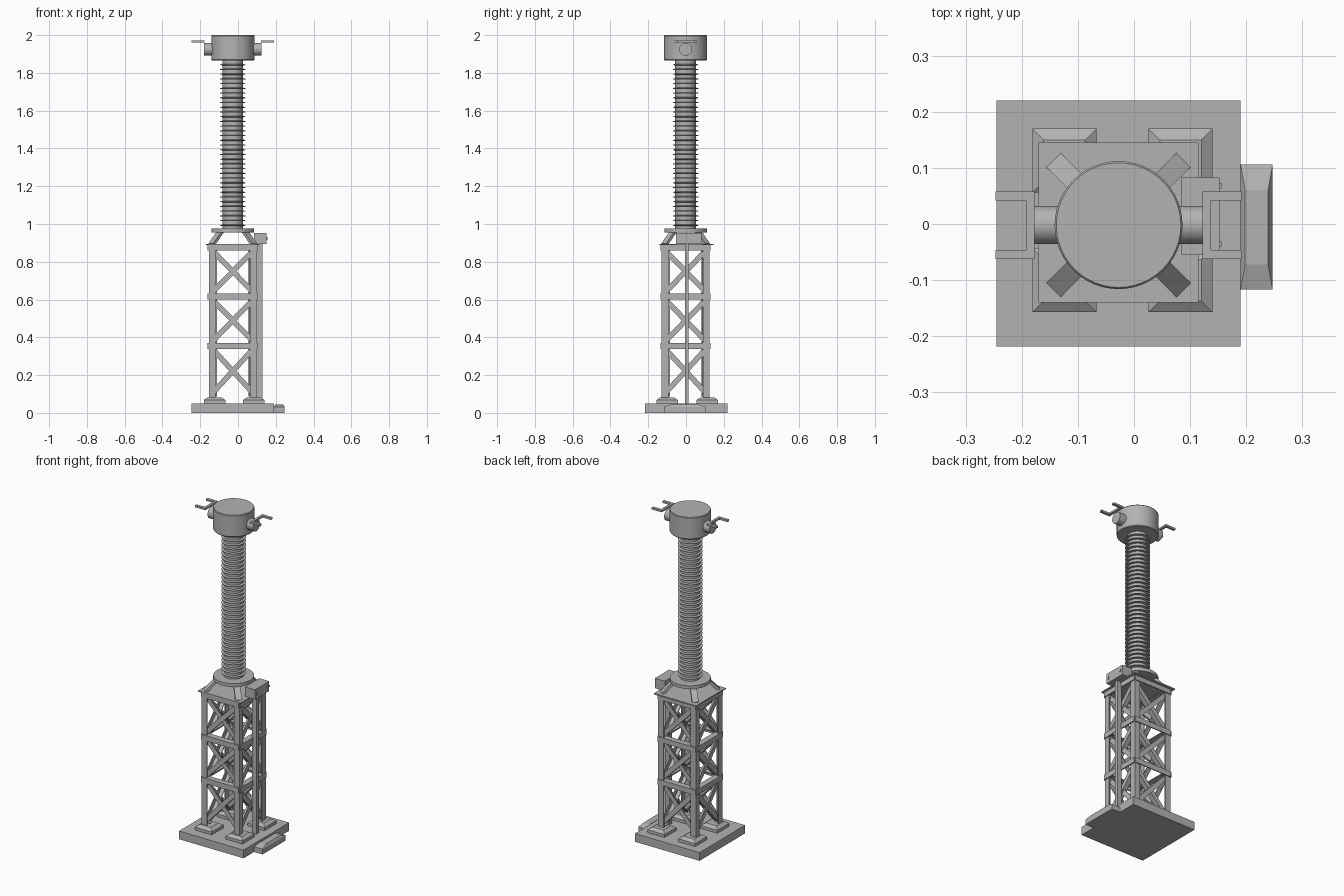
import bpy, bmesh, math
from mathutils import Vector, Matrix

cube = bpy.data.objects.get("Cube")
if cube:
    bpy.data.objects.remove(cube, do_unlink=True)

grey = bpy.data.materials.new("galvanised grey")
grey.use_nodes = True
GREY = (0.45, 0.45, 0.45, 1)
grey.diffuse_color = GREY
grey.node_tree.nodes["Principled BSDF"].inputs["Base Color"].default_value = GREY

CX, CY = -0.0275, -0.002
HALF = 0.127          # half width of the lattice tower


def finish(name, bm, smooth=False):
    bmesh.ops.recalc_face_normals(bm, faces=bm.faces)
    me = bpy.data.meshes.new(name)
    bm.to_mesh(me)
    bm.free()
    ob = bpy.data.objects.new(name, me)
    bpy.context.collection.objects.link(ob)
    me.materials.append(grey)
    if smooth:
        bpy.ops.object.select_all(action="DESELECT")
        ob.select_set(True)
        bpy.context.view_layer.objects.active = ob
        bpy.ops.object.shade_smooth_by_angle(angle=math.radians(35))
    return ob


def add_box(bm, lo, hi):
    lo, hi = Vector(lo), Vector(hi)
    m = Matrix.Translation((lo + hi) / 2) @ Matrix.Diagonal((*(hi - lo), 1))
    return bmesh.ops.create_cube(bm, size=1, matrix=m)["verts"]


def box(name, lo, hi):
    bm = bmesh.new()
    add_box(bm, lo, hi)
    return finish(name, bm)


def chamfered_block(name, lo, hi, rim, inset_x, inset_y):
    """Block with a straight lower part and a sloping upper part."""
    bm = bmesh.new()
    vs = add_box(bm, lo, (hi[0], hi[1], rim))
    top = next(f for f in bm.faces if all(v.co.z > rim - 1e-4 for v in f.verts))
    new = bmesh.ops.extrude_face_region(bm, geom=[top])["geom"]
    bmesh.ops.delete(bm, geom=[top], context="FACES_ONLY")
    mid = (Vector(lo) + Vector(hi)) / 2
    for v in [g for g in new if isinstance(g, bmesh.types.BMVert)]:
        v.co.x -= math.copysign(inset_x, v.co.x - mid.x)
        v.co.y -= math.copysign(inset_y, v.co.y - mid.y)
        v.co.z = hi[2]
    return finish(name, bm)


def lathe(name, profile, sides=48):
    """Closed turned part on the column axis from (radius, height) points."""
    bm = bmesh.new()
    rings = []
    for r, z in profile:
        rings.append([bm.verts.new((CX + r * math.cos(2 * math.pi * i / sides),
                                    CY + r * math.sin(2 * math.pi * i / sides), z))
                      for i in range(sides)])
    for a, b in zip(rings, rings[1:]):
        for i in range(sides):
            j = (i + 1) % sides
            bm.faces.new((a[i], a[j], b[j], b[i]))
    bm.faces.new(rings[0][::-1])
    bm.faces.new(rings[-1])
    return finish(name, bm, True)


def add_bar(bm, a, b, side, width, thick):
    """Flat bar from a to b whose broad face is normal to side."""
    a, b = Vector(a), Vector(b)
    d = (b - a).normalized()
    n = Vector(side)
    n = (n - d * n.dot(d)).normalized()
    rot = Matrix((d.cross(n), n, d)).transposed().to_4x4()
    m = Matrix.Translation((a + b) / 2) @ rot @ Matrix.Diagonal((width, thick, (b - a).length, 1))
    bmesh.ops.create_cube(bm, size=1, matrix=m)


def around(bm, turn):
    """Turn a part built about the origin onto the tower axis."""
    bmesh.ops.transform(bm, verts=bm.verts,
                        matrix=Matrix.Translation((CX, CY, 0)) @ Matrix.Rotation(turn, 4, "Z"))


# Foundation slab, side pad and leg footings
box("base_slab", (-0.245, -0.218, 0), (0.19, 0.22, 0.05))
chamfered_block("side_pad", (0.19, -0.117, 0), (0.247, 0.106, 0.045), 0.032, 0.008, 0.045)
for side, x in (("right", -0.124), ("left", 0.083)):
    for end, y in (("front", -0.1), ("back", 0.113)):
        chamfered_block(f"footing_{end}_{side}", (x - 0.057, y - 0.057, 0.05),
                        (x + 0.057, y + 0.057, 0.082), 0.068, 0.02, 0.02)

# Lattice tower: each quarter turn gives one leg and one braced face
LEVELS = (0.08, 0.355, 0.615, 0.875)
for k, side in enumerate(("front", "left", "back", "right")):
    turn = k * math.pi / 2
    leg = bmesh.new()
    add_box(leg, (-HALF, -HALF, 0.07), (-HALF + 0.036, -HALF + 0.007, 0.885))
    add_box(leg, (-HALF, -HALF + 0.007, 0.07), (-HALF + 0.007, -HALF + 0.036, 0.885))
    around(leg, turn)
    finish(f"leg_{side}", leg)

    rails = bmesh.new()
    for z in LEVELS[1:]:
        add_box(rails, (-HALF, -HALF - 0.006, z - 0.016), (HALF, -HALF, z + 0.016))
        add_box(rails, (-HALF, -HALF, z + 0.01), (HALF, -HALF + 0.03, z + 0.016))
    around(rails, turn)
    finish(f"rails_{side}", rails)

    braces = bmesh.new()
    for lo, hi in zip(LEVELS, LEVELS[1:]):
        w, lo, hi = HALF - 0.012, lo + 0.016, hi - 0.008
        for s, y in ((1, -HALF + 0.01), (-1, -HALF + 0.017)):
            a, b = (-s * w, y, lo), (s * w, y, hi)
            add_bar(braces, a, b, (0, 1, 0), 0.028, 0.006)
            # Inward flange along the lower edge
            shift = Vector((s * (hi - lo), 0, -2 * w)).normalized() * 0.011
            if s < 0:
                shift = Vector((-(hi - lo), 0, -2 * w)).normalized() * 0.011
            flange = Vector((0, 0.014, 0)) + shift
            add_bar(braces, Vector(a) + flange, Vector(b) + flange, shift, 0.024, 0.005)
    around(braces, turn)
    finish(f"braces_{side}", braces)

    # Sloping strut between the cap plate and the column flange
    strut = bmesh.new()
    add_bar(strut, (0, -0.158, 0.892), (0, -0.09, 0.962), (0, -1, 1), 0.036, 0.016)
    around(strut, turn + math.pi / 4)
    finish(f"cap_strut_{side}", strut)

box("cap_plate", (-0.17, -0.14, 0.888), (0.115, 0.145, 0.895))

# Ribbed insulator column with its flange and terminal head
lathe("column_flange", [(0.113, 0.955), (0.113, 0.975)])
fins = 35
profile = [(0.055, 0.97)]
for i in range(fins):
    z = 0.99 + i * 0.025
    profile += [(0.055, z), (0.068, z + 0.001), (0.068, z + 0.004), (0.055, z + 0.007)]
profile.append((0.055, 1.87))
lathe("ribbed_column", profile, 32)
lathe("terminal_head", [(0.111, 1.866), (0.114, 1.87), (0.114, 1.996), (0.111, 2.0)])

# Side terminals: round stub and forked connector plate
for side, s in (("left", 1), ("right", -1)):
    bm = bmesh.new()
    m = Matrix.Translation((CX + s * 0.125, CY, 1.925)) @ Matrix.Rotation(math.pi / 2, 4, "Y")
    bmesh.ops.create_cone(bm, cap_ends=True, segments=32, radius1=0.034, radius2=0.034,
                          depth=0.055, matrix=m)
    finish(f"terminal_stub_{side}", bm, True)
    bm = bmesh.new()

    def piece(x0, x1, y0, y1):
        a, b = sorted((CX + s * x0, CX + s * x1))
        add_box(bm, (a, CY + y0, 1.961), (b, CY + y1, 1.972))
    piece(0.15, 0.165, -0.044, 0.044)
    for t in (-1, 1):
        piece(0.15, 0.219, *sorted((t * 0.044, t * 0.06)))
    finish(f"terminal_fork_{side}", bm)

# Control box and the conduit running down to the slab
box("control_box", (0.085, -0.054, 0.893), (0.152, 0.083, 0.953))
box("conduit", (0.1, -0.006, 0.05), (0.13, 0.014, 0.893))
for y in (-0.035, 0.068):
    box("box_hinge", (0.152, y - 0.005, 0.915), (0.156, y + 0.005, 0.93))
